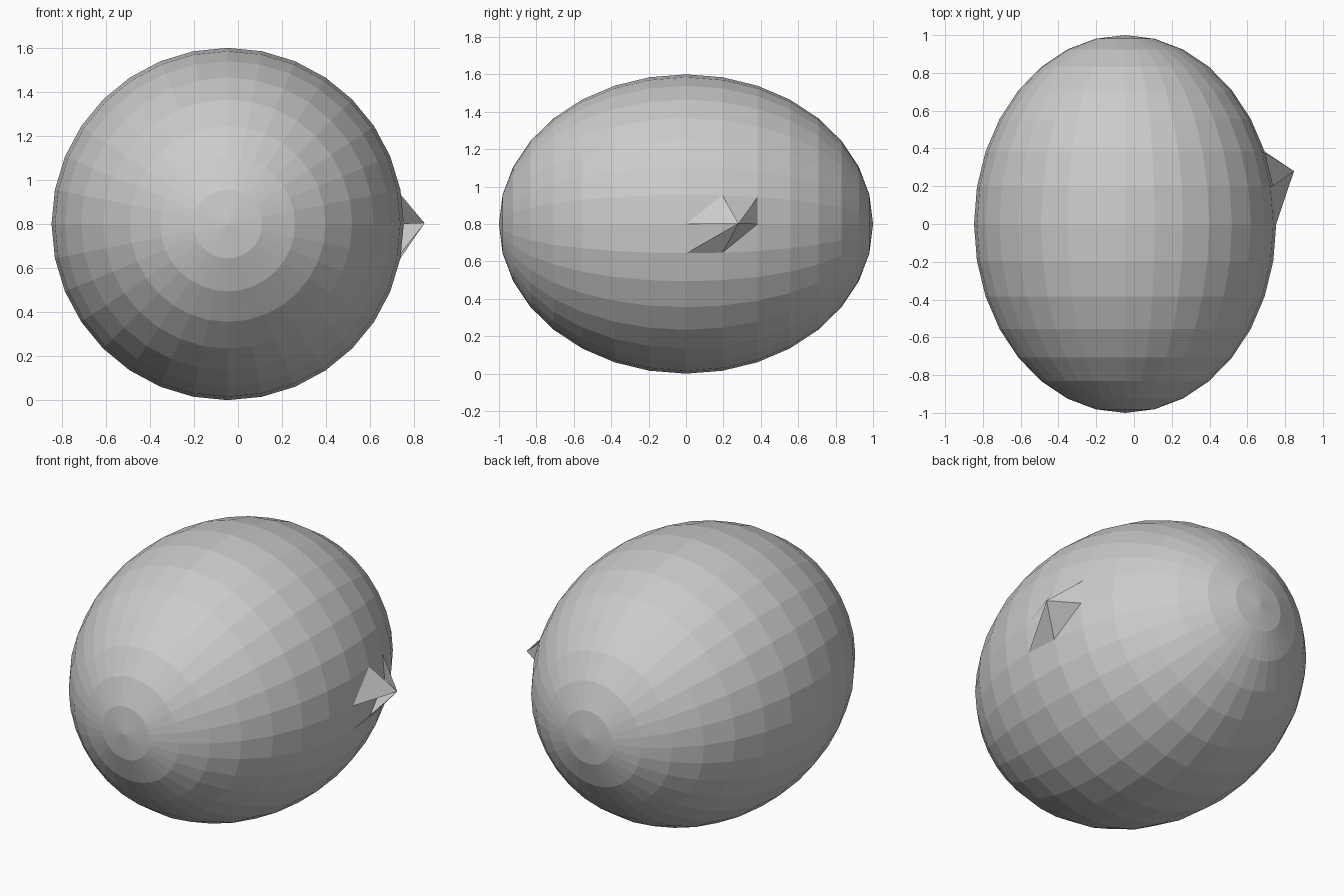
import bpy, bmesh
from math import sin, cos, pi
from mathutils import Matrix

if "Cube" in bpy.data.objects:
    bpy.data.objects.remove(bpy.data.objects["Cube"])

CENTRE = (-0.047, 0, 0.8)
R, L = 0.8, 1.0
STEP = pi / 16

def add_object(name, bm):
    mesh = bpy.data.meshes.new(name)
    bm.to_mesh(mesh)
    bm.free()
    ob = bpy.data.objects.new(name, mesh)
    bpy.context.collection.objects.link(ob)
    return ob

# Egg-shaped body: flat-shaded sphere with its poles along y
bm = bmesh.new()
bmesh.ops.create_uvsphere(bm, u_segments=32, v_segments=16, radius=1)
bmesh.ops.transform(bm, matrix=Matrix.Rotation(pi / 2, 4, 'X'), verts=bm.verts)
for v in bm.verts:
    v.co = (CENTRE[0] + v.co.x * R, v.co.y * L, CENTRE[2] + v.co.z * R)
add_object("body", bm)

# Grid point on the body: i rings along +y, j segments up from the side
def grid_point(i, j):
    r = R * cos(i * STEP)
    return (CENTRE[0] + r * cos(j * STEP), L * sin(i * STEP), CENTRE[2] + r * sin(j * STEP))

# Open spike on the right side: four thin triangles meeting at one tip
bm = bmesh.new()
tip = bm.verts.new((0.847, 0.28, 0.804))
pts = {k: bm.verts.new(grid_point(*k)) for k in
       [(0, 0), (1, 1), (2, 1), (2, 0), (1, -1), (0, -1)]}
for a, b in [((1, 1), (0, 0)), ((2, 0), (2, 1)), ((1, -1), (2, 0)), ((0, -1), (1, -1))]:
    bm.faces.new((tip, pts[a], pts[b]))
add_object("side_spike", bm)
